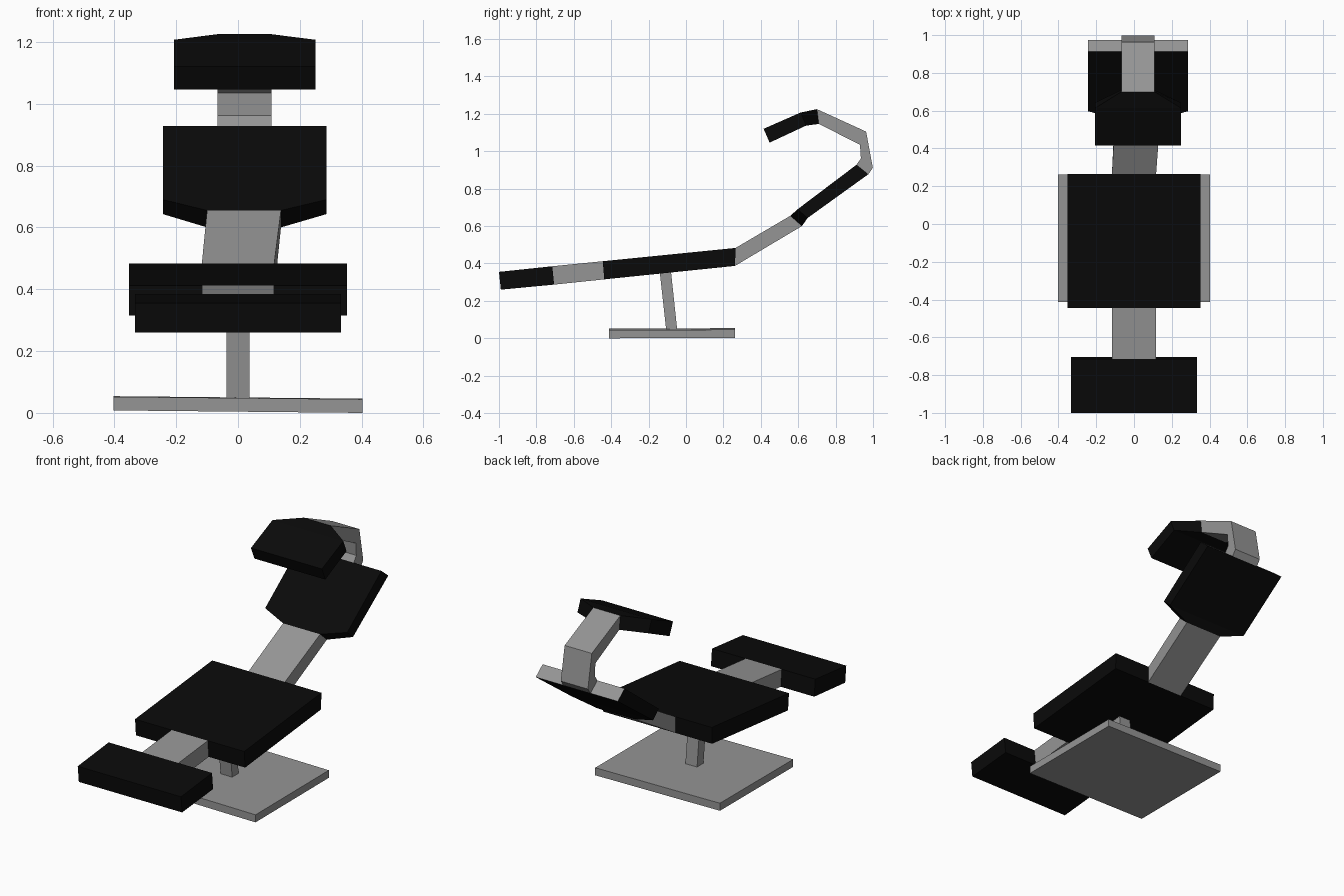
import bpy, bmesh

if "Cube" in bpy.data.objects:
    bpy.data.objects.remove(bpy.data.objects["Cube"])

black = bpy.data.materials.new("black_pad")
black.diffuse_color = (0.003, 0.003, 0.003, 1)
black.use_nodes = True
black.node_tree.nodes["Principled BSDF"].inputs["Base Color"].default_value = black.diffuse_color
grey = bpy.data.materials.new("grey_frame")
grey.diffuse_color = (0.3, 0.3, 0.3, 1)
grey.use_nodes = True
grey.node_tree.nodes["Principled BSDF"].inputs["Base Color"].default_value = grey.diffuse_color


def loft(name, sections, pad=False, grey_end=False):
    """Skin through sections given as (y, z upper), (y, z lower), (x left, x right)."""
    bm = bmesh.new()
    rings = []
    for (ya, za), (yb, zb), (xl, xr) in sections:
        rings.append([bm.verts.new(c) for c in
                      ((xl, ya, za), (xr, ya, za), (xr, yb, zb), (xl, yb, zb))])
    for a, b in zip(rings, rings[1:]):
        for i in range(4):
            j = (i + 1) % 4
            bm.faces.new((a[i], a[j], b[j], b[i]))
    bm.faces.new(rings[0])
    end = bm.faces.new(rings[-1])
    if grey_end:
        end.material_index = 1
    bmesh.ops.recalc_face_normals(bm, faces=bm.faces)
    me = bpy.data.meshes.new(name)
    bm.to_mesh(me)
    bm.free()
    me.materials.append(black if pad else grey)
    if grey_end:
        me.materials.append(grey)
    ob = bpy.data.objects.new(name, me)
    bpy.context.collection.objects.link(ob)
    return ob


# floor plate, very slightly tilted
plate = loft("base_plate", [((-0.413, 0.048), (-0.413, 0.004), (-0.402, 0.402)),
                            ((0.262, 0.05), (0.262, 0.006), (-0.402, 0.402))])
for v in plate.data.vertices:
    v.co.z -= v.co.x * 0.01

# leaning post: sections run upwards
post_x = (-0.038, 0.037)
loft("post", [((-0.106, 0.045), (-0.047, 0.045), post_x),
              ((-0.14, 0.35), (-0.08, 0.355), post_x)])

# footrest, link and seat along one sloping slab
foot = ((-1.0, 0.355), (-0.99, 0.26))
foot_back = ((-0.715, 0.385), (-0.705, 0.287))
seat_front = ((-0.445, 0.412), (-0.437, 0.315))
seat_back = ((0.265, 0.483), (0.262, 0.387))
link_x = (-0.117, 0.117)
loft("footrest", [(*s, (-0.333, 0.333)) for s in (foot, foot_back)], pad=True)
loft("footrest_link", [(*s, link_x) for s in (foot_back, seat_front)])
loft("seat", [(*s, (-0.352, 0.352)) for s in (seat_front, seat_back)], pad=True)

# backrest with tapered lower end, on a slightly skewed link
back_low = ((0.558, 0.655), (0.62, 0.6))
back_top = ((0.912, 0.928), (0.975, 0.877))
waist_x = (-0.1, 0.139)
back_x = (-0.243, 0.286)
loft("backrest_link", [(*seat_back, link_x), (*back_low, waist_x)])
loft("backrest", [(*back_low, waist_x),
                  ((0.597, 0.69), (0.65, 0.643), back_x),
                  (*back_top, back_x)], pad=True, grey_end=True)

# neck curling forward to the headrest
neck_x = (-0.067, 0.108)
loft("neck", [(*back_top, neck_x),
              ((0.935, 0.962), (0.999, 0.911), neck_x),
              ((0.93, 1.035), (0.963, 1.105), neck_x),
              ((0.71, 1.146), (0.70, 1.225), neck_x)])

# headrest narrowing to the neck
head_x = (-0.207, 0.25)
loft("headrest", [((0.70, 1.225), (0.71, 1.146), neck_x),
                  ((0.613, 1.207), (0.642, 1.137), head_x),
                  ((0.415, 1.12), (0.447, 1.046), head_x)], pad=True)
